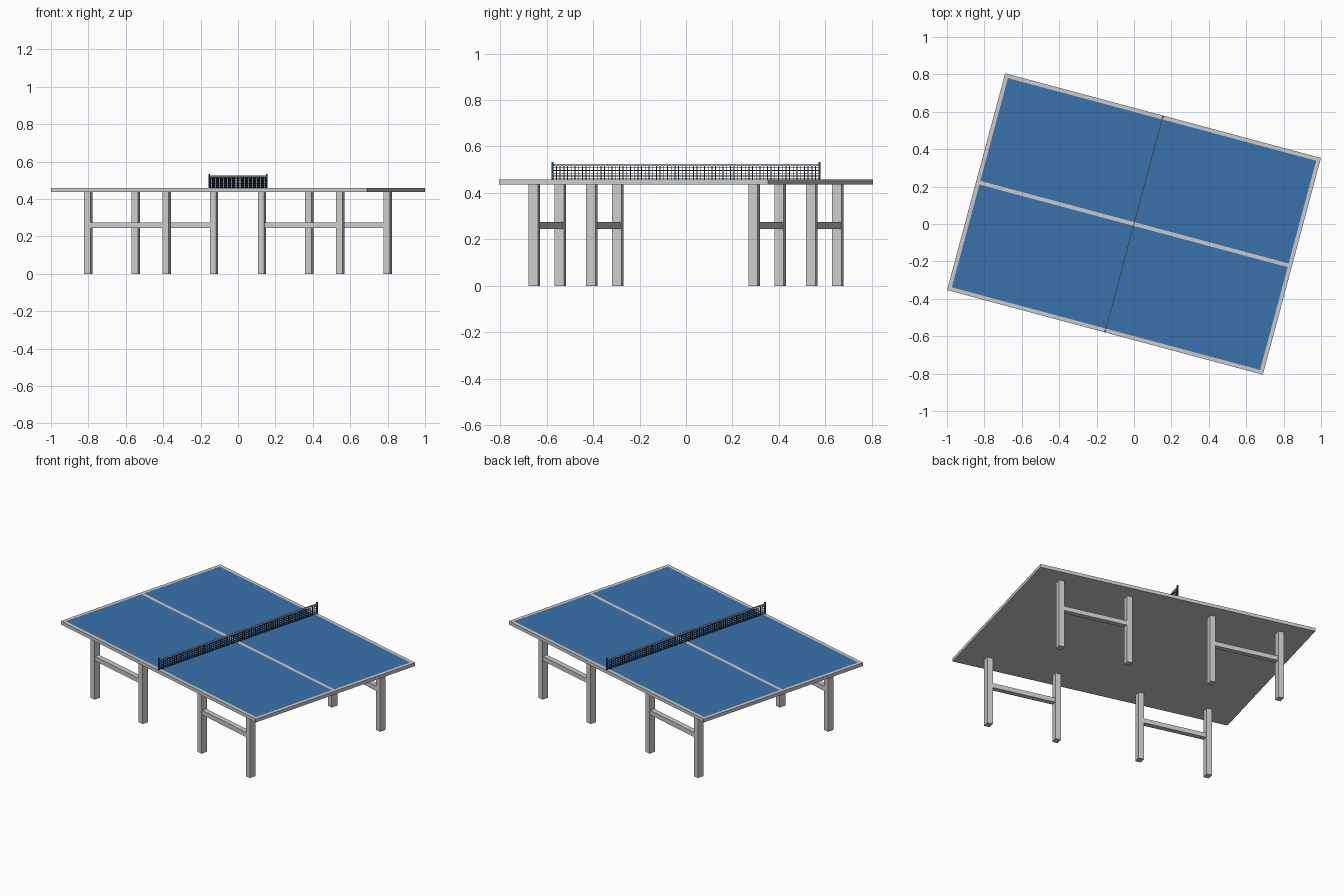
import bpy, bmesh, math
from mathutils import Matrix, Vector

if "Cube" in bpy.data.objects:
    bpy.data.objects.remove(bpy.data.objects["Cube"])

ANGLE = math.radians(-15)      # whole table is turned about z
L, W = 1.748, 1.20             # table top length and width
Z0, Z1 = 0.437, 0.458          # table top underside and upper face


def material(name, rgb):
    m = bpy.data.materials.new(name)
    m.diffuse_color = (*rgb, 1)
    m.use_nodes = True
    m.node_tree.nodes["Principled BSDF"].inputs["Base Color"].default_value = m.diffuse_color
    return m


def add_box(bm, center, size):
    bmesh.ops.create_cube(
        bm, size=1,
        matrix=Matrix.Translation(center) @ Matrix.Diagonal((*size, 1)))


def finish(name, bm, mats=()):
    me = bpy.data.meshes.new(name)
    bm.to_mesh(me)
    bm.free()
    for m in mats:
        me.materials.append(m)
    ob = bpy.data.objects.new(name, me)
    ob.rotation_euler.z = ANGLE
    bpy.context.collection.objects.link(ob)
    return ob


def boxes(name, items, mats=()):
    bm = bmesh.new()
    for center, size in items:
        add_box(bm, center, size)
    return finish(name, bm, mats)


blue = material("table_blue", (0.04, 0.17, 0.41))
navy = material("post_blue", (0.03, 0.10, 0.22))
dark = material("net_dark", (0.015, 0.035, 0.07))
grey = material("line_grey", (0.8, 0.8, 0.8))

# Table top: one slab, upper face cut into border, centre line and playing areas
bm = bmesh.new()
add_box(bm, (0, 0, (Z0 + Z1) / 2), (L, W, Z1 - Z0))
border, half_line = 0.021, 0.010
cuts = [((s * (L / 2 - border), 0, 0), (1, 0, 0)) for s in (-1, 1)]
cuts += [((0, s * d, 0), (0, 1, 0)) for s in (-1, 1) for d in (W / 2 - border, half_line)]
for co, no in cuts:
    bmesh.ops.bisect_plane(bm, geom=bm.verts[:] + bm.edges[:] + bm.faces[:],
                           plane_co=Vector(co), plane_no=Vector(no))
bm.normal_update()
for f in bm.faces:
    c = f.calc_center_median()
    if (f.normal.z > 0.9 and abs(c.x) < L / 2 - border
            and half_line < abs(c.y) < W / 2 - border):
        f.material_index = 1
finish("table_top", bm, [grey, blue])

# Legs: four H-shaped frames, each two posts and a crossbar
A_IN, A_OUT, B = 0.264, 0.697, 0.49
for sx, end in ((-1, "left"), (1, "right")):
    for sy, side in ((-1, "front"), (1, "back")):
        for a, pos in ((A_IN, "inner"), (A_OUT, "outer")):
            boxes(f"{side}_{end}_{pos}_leg",
                  [((sx * a, sy * B, Z0 / 2), (0.035, 0.042, Z0))])
        boxes(f"{side}_{end}_crossbar",
              [((sx * (A_IN + A_OUT) / 2, sy * B, 0.26),
                (A_OUT - A_IN - 0.035, 0.032, 0.029))])

# Net: fine grid of cords between the posts
HALF, NET_TOP, T = 0.594, 0.516, 0.003
cols, rows = 72, 5
cords = [((0, -HALF + 2 * HALF * i / cols, (Z1 + NET_TOP) / 2), (T, T, NET_TOP - Z1))
         for i in range(1, cols)]
cords += [((0, 0, Z1 + (NET_TOP - Z1) * (j + 0.3) / rows), (T, 2 * HALF, T))
          for j in range(rows)]
boxes("net_mesh", cords, [dark])

# Tape along the top of the net
boxes("net_tape", [((0, 0, NET_TOP + 0.004), (0.004, 2 * HALF, 0.009))], [grey])

# Net posts
for s, side in ((-1, "front"), (1, "back")):
    boxes(f"{side}_net_post",
          [((0, s * 0.595, (Z1 + 0.532) / 2), (0.008, 0.008, 0.532 - Z1))], [navy])
